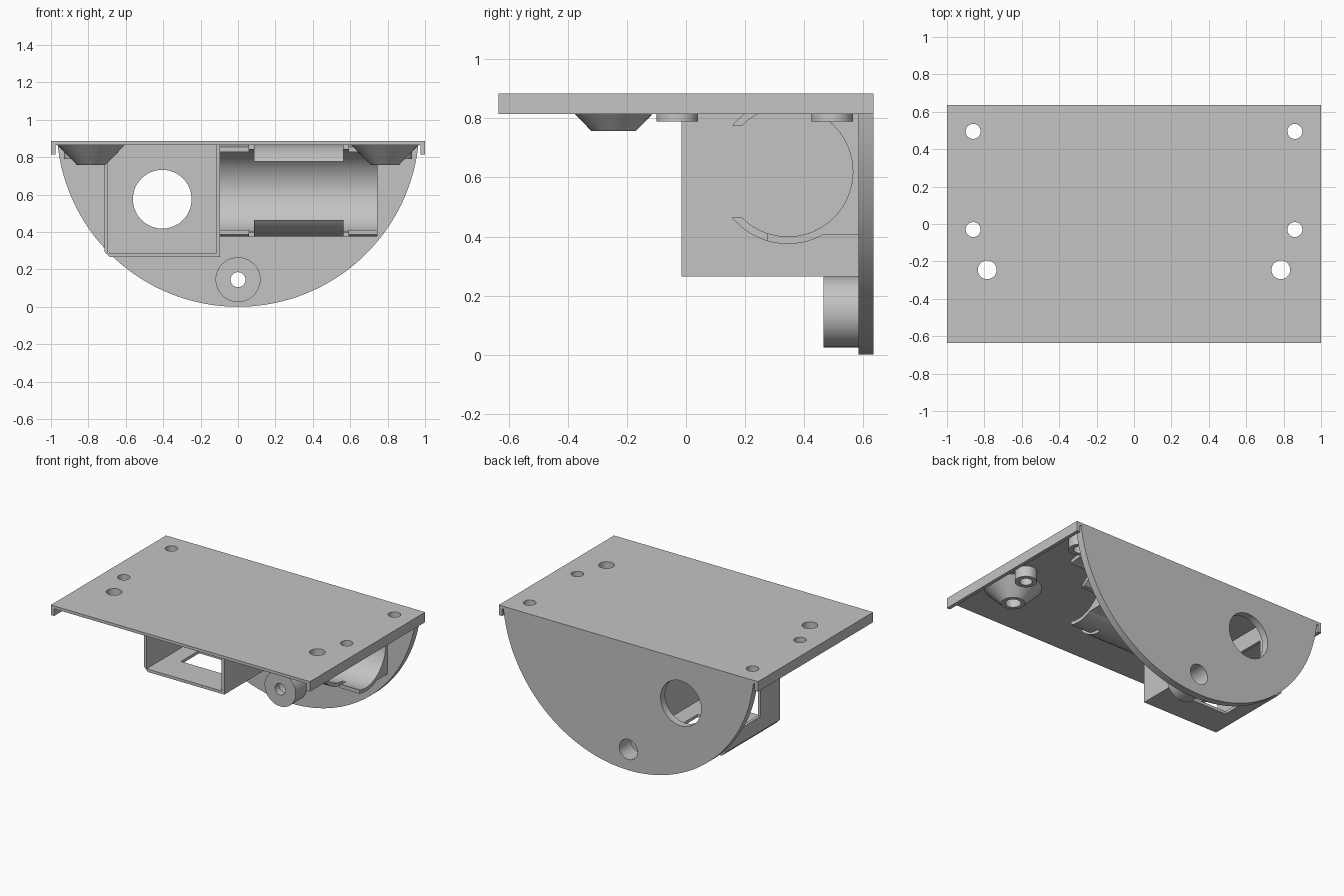
import bpy, bmesh
from math import sin, cos, pi, sqrt, acos, asin

cube = bpy.data.objects.get("Cube")
if cube:
    bpy.data.objects.remove(cube)

grey = bpy.data.materials.new("light_grey")
grey.use_nodes = True
grey.diffuse_color = (0.55, 0.55, 0.55, 1)
grey.node_tree.nodes["Principled BSDF"].inputs["Base Color"].default_value = (0.55, 0.55, 0.55, 1)

PLACE = {"x": lambda p, q, d: (d, p, q),
         "y": lambda p, q, d: (p, d, q),
         "z": lambda p, q, d: (p, q, d)}


def finish(name, bm):
    bmesh.ops.recalc_face_normals(bm, faces=bm.faces)
    mesh = bpy.data.meshes.new(name)
    bm.to_mesh(mesh)
    bm.free()
    mesh.materials.append(grey)
    obj = bpy.data.objects.new(name, mesh)
    bpy.context.collection.objects.link(obj)
    return obj


def extrude(name, points, axis, start, end):
    """Prism of an outline along an axis."""
    bm = bmesh.new()
    a, b = [[bm.verts.new(PLACE[axis](p, q, d)) for p, q in points] for d in (start, end)]
    bm.faces.new(a)
    bm.faces.new(b)
    n = len(points)
    for i in range(n):
        j = (i + 1) % n
        bm.faces.new((a[i], a[j], b[j], b[i]))
    return finish(name, bm)


def lathe(name, profile, center, axis, n=48):
    """Closed ring of (radius, depth) points turned around an axis."""
    bm = bmesh.new()
    rings = [[bm.verts.new(PLACE[axis](center[0] + r * cos(2 * pi * i / n),
                                       center[1] + r * sin(2 * pi * i / n), d))
              for i in range(n)] for r, d in profile]
    for k, ring in enumerate(rings):
        nxt = rings[(k + 1) % len(rings)]
        for i in range(n):
            j = (i + 1) % n
            bm.faces.new((ring[i], ring[j], nxt[j], nxt[i]))
    return finish(name, bm)


def arc(cx, cy, r, a, b, n=48):
    return [(cx + r * cos(a + (b - a) * i / n), cy + r * sin(a + (b - a) * i / n))
            for i in range(n + 1)]


def rect(x0, x1, y0, y1):
    return [(x0, y0), (x1, y0), (x1, y1), (x0, y1)]


def cut(obj, cutter):
    mod = obj.modifiers.new("cut", "BOOLEAN")
    mod.operation, mod.solver, mod.object = "DIFFERENCE", "EXACT", cutter
    bpy.context.view_layer.objects.active = obj
    bpy.ops.object.modifier_apply(modifier=mod.name)
    bpy.data.objects.remove(cutter)


def cut_round(obj, cx, cy, r, axis, start, end):
    cut(obj, extrude("cutter", arc(cx, cy, r, 0, 2 * pi, 48)[:-1], axis, start, end))


TOP, UNDER, LIP = 0.885, 0.865, 0.815
BACK, WALL = 0.635, 0.585

# Top plate with a downturned lip along each side
plate = extrude("top_plate", [(-1, TOP), (-1, LIP), (-0.975, LIP), (-0.975, UNDER),
                              (0.975, UNDER), (0.975, LIP), (1, LIP), (1, TOP)],
                "y", -BACK, BACK)

# Screw posts and tapered feet under the plate, with holes through
for side, label in ((-1, "right"), (1, "left")):
    for y, spot in ((0.495, "back"), (-0.03, "middle")):
        cut_round(plate, side * 0.86, y, 0.04, "z", 0.7, 1)
        lathe(f"{label}_{spot}_screw_post",
              [(0.04, 0.79), (0.07, 0.79), (0.07, UNDER), (0.04, UNDER)], (side * 0.86, y), "z")
    cut_round(plate, side * 0.785, -0.245, 0.05, "z", 0.7, 1)
    lathe(f"{label}_tapered_foot",
          [(0.05, 0.757), (0.075, 0.757), (0.18, UNDER), (0.05, UNDER)], (side * 0.785, -0.245), "z")

# Half-round back plate with its two openings
R = 0.97
half = acos((R - UNDER) / R)
back = extrude("back_plate", arc(0, R, R, -pi / 2 - half, -pi / 2 + half, 96), "y", WALL, BACK)
cut_round(back, -0.405, 0.575, 0.157, "y", 0.5, 0.7)
cut_round(back, 0, 0.145, 0.07, "y", 0.5, 0.7)

# Counterbored screw boss
lathe("screw_boss", [(0.04, 0.465), (0.12, 0.465), (0.12, WALL), (0.07, WALL),
                     (0.07, 0.51), (0.04, 0.51)], (0, 0.145), "y")

# Open-fronted box with windows in its floor and outer wall
box = extrude("box_housing", [(-0.715, UNDER), (-0.715, 0.295), (-0.685, 0.265), (-0.095, 0.265),
                              (-0.095, UNDER), (-0.115, UNDER), (-0.115, 0.285),
                              (-0.695, 0.285), (-0.695, UNDER)], "y", -0.015, WALL)
cut(box, extrude("cutter", rect(-0.58, -0.23, 0.2, 0.4), "z", 0.2, 0.35))
cut(box, extrude("cutter", rect(0.2, 0.4, 0.4, 0.75), "x", -0.8, -0.65))

# Round cradle open to the front, made of clip, end and gap sections
CY, CZ, RI, RO = 0.345, 0.62, 0.22, 0.245
BLOCK = 0.215


def cradle(name, inner, outer, x0, x1):
    """Section whose tips sit at the given inner and outer angles."""
    web = asin(BLOCK / RO)
    points = arc(CY, CZ, RI, inner, -inner, 64)
    points += arc(CY, CZ, RO, -outer, -web, 24)
    points += [(WALL, CZ - BLOCK), (WALL, CZ + BLOCK)]
    points += arc(CY, CZ, RO, web, outer, 24)
    extrude(name, points, "x", x0, x1)


tip = RI / sqrt(2)
cradle("cradle_clip", 0.75 * pi, pi - asin(tip / RO), 0.085, 0.565)
for label, x0, x1 in (("right", -0.095, 0.06), ("left", 0.59, 0.745)):
    cradle(f"cradle_{label}_end", acos(-0.07 / RI), acos(-0.07 / RO), x0, x1)
for label, x0, x1 in (("right", 0.06, 0.085), ("left", 0.565, 0.59)):
    cradle(f"cradle_{label}_gap", pi / 2, pi / 2, x0, x1)

# Smooth the curved walls and keep the edges sharp
bpy.ops.object.select_all(action="DESELECT")
for obj in bpy.context.collection.objects:
    if obj.type == "MESH" and grey.name in obj.data.materials:
        obj.select_set(True)
        bpy.context.view_layer.objects.active = obj
bpy.ops.object.shade_smooth_by_angle(angle=pi / 6)
